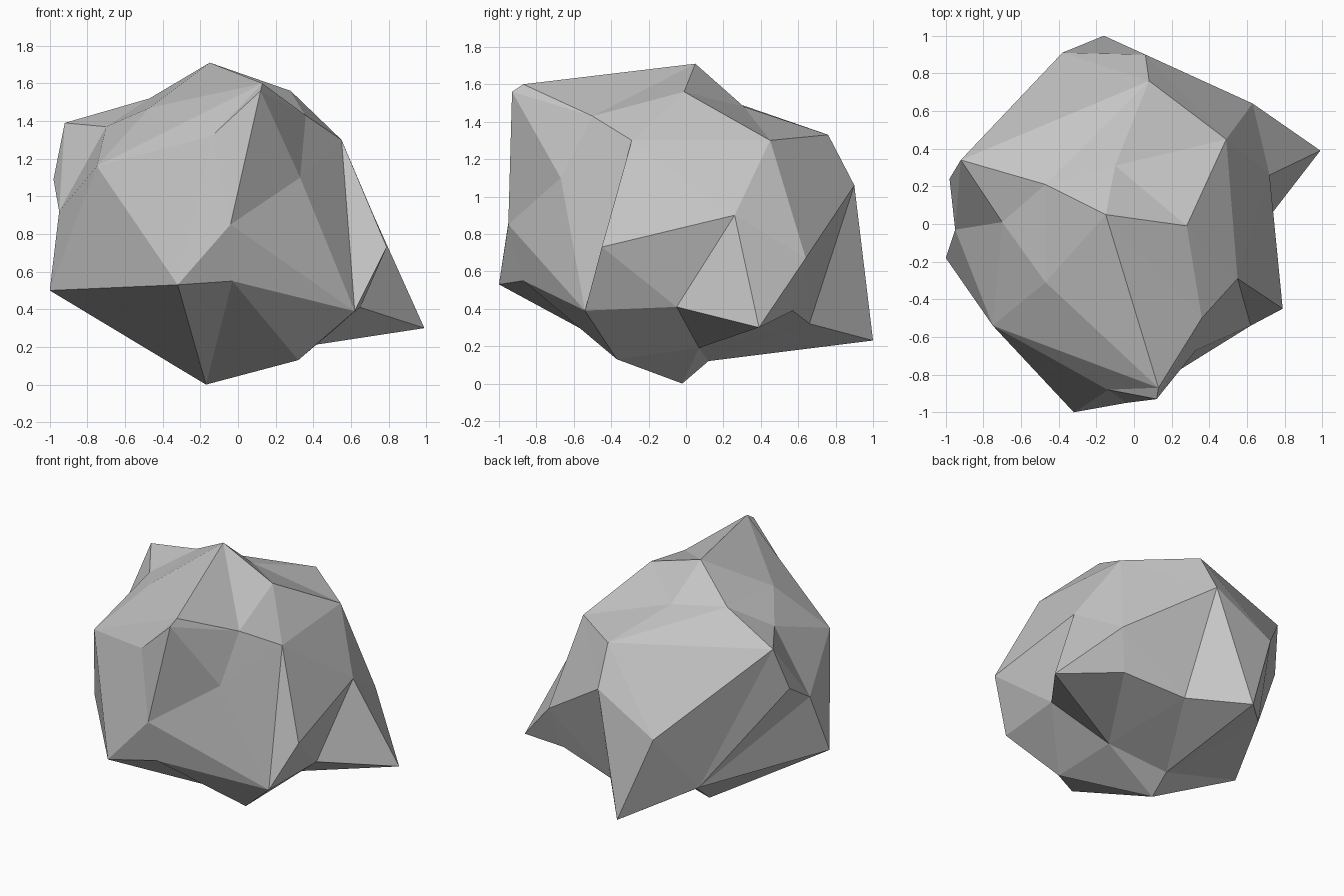
import bpy
import bmesh
import random
from mathutils import Vector

random.seed(4)
cube = bpy.data.objects.get("Cube")
if cube:
    bpy.data.objects.remove(cube, do_unlink=True)

# Corners of the rock, each with a one-letter tag
CORNERS = {
    # crown
    "T": (-.15, .05, 1.71), "A": (.13, -.87, 1.6), "B": (.28, -.01, 1.56),
    "C": (.55, -.29, 1.3), "D": (.36, -.5, 1.43), "F": (-.47, -.31, 1.47),
    "S": (.49, .45, 1.3), "U": (.08, .76, 1.33), "Y": (-.1, .31, 1.48),
    "Z": (-.47, .21, 1.52), "b": (-.7, .01, 1.37), "c": (-.92, .34, 1.39),
    "g": (.12, -.93, 1.56), "h": (-.14, -.88, 1.32),
    # flanks
    "E": (.33, -.67, 1.1), "H": (-.04, -.95, .85), "Q": (.79, -.45, .73),
    "R": (.72, .26, .9), "W": (.63, .64, .67), "u": (.06, .9, 1.06),
    "i": (-.38, .91, .82), "d": (-.75, -.54, 1.16), "e": (-.98, .24, 1.09),
    "f": (-.95, -.03, .92),
    # foot
    "G": (.62, -.54, .39), "I": (-.03, -.87, .55), "J": (-.32, -1, .53),
    "K": (-1, -.18, .5), "O": (.65, -.05, .41), "P": (.99, .39, .3),
    "X": (.56, .57, .39), "a": (.13, .66, .32), "V": (-.16, 1, .23),
    "L": (-.17, -.02, 0), "M": (.32, -.37, .13), "N": (.27, .07, .19),
    "l": (-.17, .12, .12), "n": (-.53, .61, .41),
}

# Ridge lines that the facets must follow, as chains of corner tags
RIDGES = (
    "TAgHI", "TBS", "TD", "BY", "TYU", "TZc", "TF", "BDC", "BCS", "ADE", "YS",
    "ZU", "SUcbF", "AFZb", "AdF", "Ahg", "hHJh", "hd", "dbfd", "dJKd", "fcef",
    "Kf", "CGQC", "CEG", "EHGI", "Eg", "QORQ", "QG", "GO", "RSWR", "RPW",
    "RC", "OPX", "UuWX", "ci", "uiV", "uVa", "uaW", "XaNX", "PNO", "OMG",
    "MIL", "MLJI", "NM", "NLl", "Nla", "lVni", "cne", "fnK", "nlK", "KL",
)


def flat_material(name, colour):
    mat = bpy.data.materials.new(name)
    mat.use_nodes = True
    mat.diffuse_color = colour
    for node in mat.node_tree.nodes:
        if node.type == "BSDF_PRINCIPLED":
            node.inputs["Base Color"].default_value = colour
            node.inputs["Roughness"].default_value = 0.9
    return mat


def arcs_cross(p, q, r, s):
    """True when the great-circle arcs p-q and r-s cross."""
    n, m = r.cross(s), p.cross(q)
    return (n.dot(p) * n.dot(q) < 0 and m.dot(r) * m.dot(s) < 0
            and (p + q).dot(r + s) > 0)


def opposite_corners(edge):
    return [v for f in edge.link_faces for v in f.verts if v not in edge.verts]


def force_ridge(bm, a, b, locked):
    """Turn facet edges until a-b is an edge of the mesh."""
    for _ in range(60):
        if bm.edges.get((a, b)):
            locked.add(frozenset((a, b)))
            return
        choices = []
        for e in bm.edges:
            r, s = e.verts
            if frozenset((r, s)) in locked or not arcs_cross(a.co, b.co, r.co, s.co):
                continue
            o = opposite_corners(e)
            if len(o) == 2 and arcs_cross(o[0].co, o[1].co, r.co, s.co):
                choices.append(e)
        if not choices:
            return
        bmesh.utils.edge_rotate(random.choice(choices), True)


def build_rock(name, material):
    centre = Vector((0, 0, .8))
    bm = bmesh.new()
    # Facet the corners on a ball around the centre, then pull them into place
    verts = {tag: bm.verts.new((Vector(p) - centre).normalized())
             for tag, p in CORNERS.items()}
    bmesh.ops.convex_hull(bm, input=list(bm.verts))
    locked = set()
    for chain in RIDGES:
        for a, b in zip(chain, chain[1:]):
            force_ridge(bm, verts[a], verts[b], locked)
    for tag, p in CORNERS.items():
        verts[tag].co = p
    bmesh.ops.recalc_face_normals(bm, faces=list(bm.faces))
    for face in bm.faces:
        face.smooth = False
    mesh = bpy.data.meshes.new(name)
    bm.to_mesh(mesh)
    bm.free()
    mesh.materials.append(material)
    rock = bpy.data.objects.new(name, mesh)
    bpy.context.collection.objects.link(rock)
    return rock


build_rock("rock", flat_material("stone grey", (.56, .56, .56, 1)))
